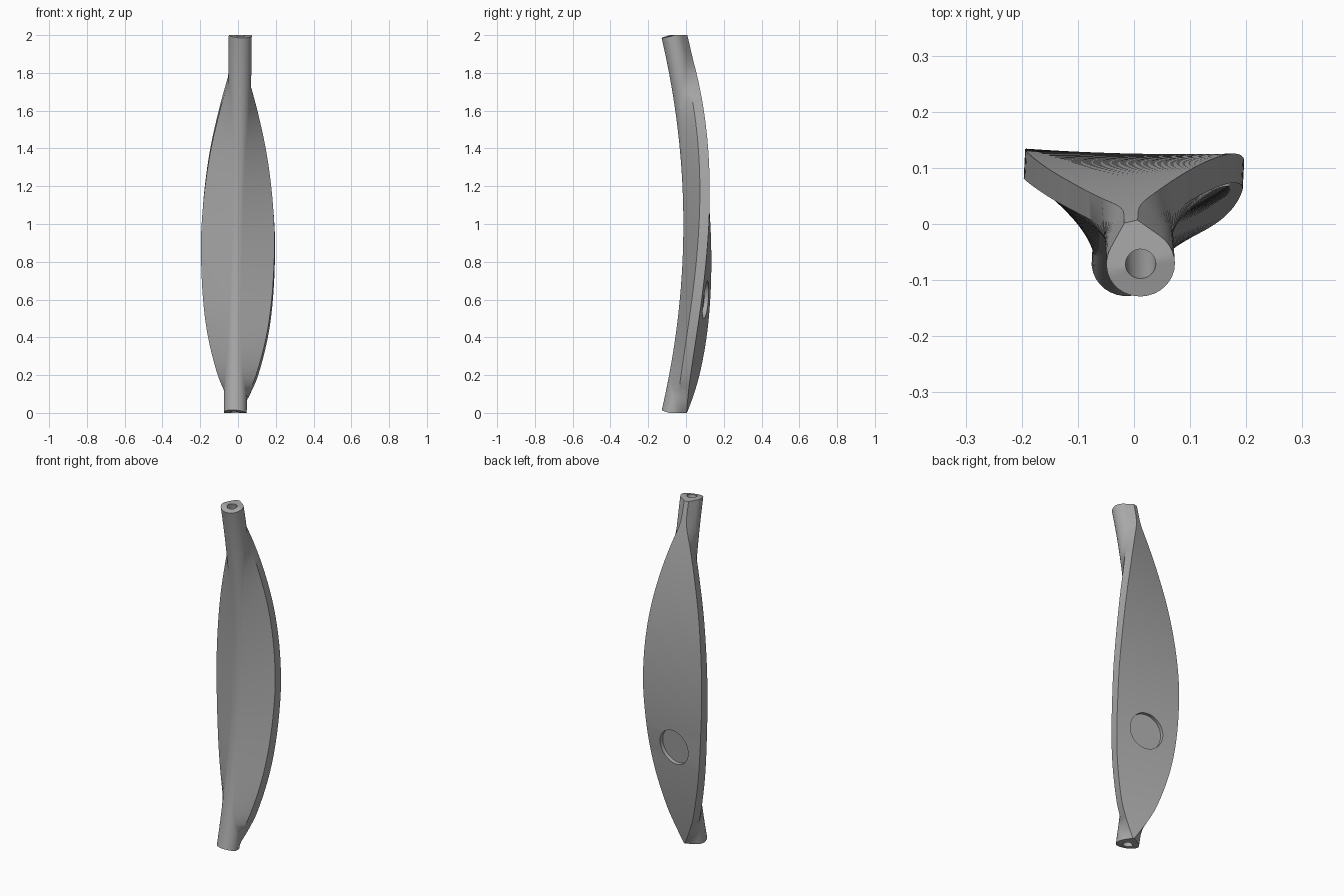
import bpy, bmesh, math
from mathutils import Vector

cube = bpy.data.objects.get("Cube")
if cube:
    bpy.data.objects.remove(cube, do_unlink=True)

# Overall dimensions
TUBE_V, TUBE_R, BORE_R = -0.078, 0.061, 0.027
THICK, PIVOT, STATIONS, ARC = 0.052, -0.025, 100, 12
# Half width of the flat back at each height
WIDTHS = [(0, .004), (.1, .06), (.2, .104), (.4, .156), (.6, .183), (.85, .195), (1.0, .192),
          (1.2, .175), (1.4, .145), (1.6, .1), (1.75, .058), (1.88, .018), (2, .012)]


def half_width(z):
    """Smooth interpolation through the width stations."""
    n = len(WIDTHS)
    i = max(k for k in range(n - 1) if WIDTHS[k][0] <= z + 1e-6)

    def slope(k):
        a, b = WIDTHS[max(k - 1, 0)], WIDTHS[min(k + 1, n - 1)]
        return (b[1] - a[1]) / (b[0] - a[0])
    (z0, w0), (z1, w1) = WIDTHS[i], WIDTHS[i + 1]
    h = z1 - z0
    t = (z - z0) / h
    return ((2*t**3 - 3*t*t + 1) * w0 + (t**3 - 2*t*t + t) * h * slope(i)
            + (3*t*t - 2*t**3) * w1 + (t**3 - t*t) * h * slope(i + 1))


def twist(z):
    return math.radians(16 * (z / 1.08 - 1) if z < 1.08 else 13 * (z - 1.08) / 0.92)


def place(u, v, z):
    """Section point to space: square ends, twist, then bow."""
    s = z - 1
    z = 1 + s * (1 + 0.25 * min(0, v - TUBE_V))
    a = twist(z)
    x = u * math.cos(a) - (v - PIVOT) * math.sin(a)
    y = u * math.sin(a) + (v - PIVOT) * math.cos(a) + PIVOT
    return Vector((x, y + 0.125 - 0.12 * (z - 1) ** 2, z))


def tangent(u, v):
    """Angle where a line from the point touches the tube."""
    d = math.hypot(u, v - TUBE_V)
    if d <= TUBE_R:
        return math.pi
    return math.atan2(v - TUBE_V, u) - math.acos(TUBE_R / d)


def on_tube(a, r=TUBE_R):
    return r * math.cos(a), TUBE_V + r * math.sin(a)


def section(z):
    """Tube and plate wrapped together, back corner round to front and back again."""
    w = half_width(z)
    a0, a1 = tangent(w, 0), tangent(w, -THICK)
    corner = (w, -THICK)
    if a1 >= a0:
        tu, tv = on_tube(a0)
        corner = ((w + tu) / 2, tv / 2)
    a = min(a0, a1)
    half = [(w, 0), corner]
    half += [on_tube(a + (-math.pi / 2 - a) * k / ARC) for k in range(ARC + 1)]
    return half + [(-u, v) for u, v in reversed(half[:-1])]


# Blade body with a bore running through the tube
bm = bmesh.new()
outer, inner = [], []
for i in range(STATIONS + 1):
    z = 2 * i / STATIONS
    pts = section(z)
    outer.append([bm.verts.new(place(u, v, z)) for u, v in pts])
    angles = [math.atan2(v - TUBE_V, u) for u, v in pts]
    inner.append([bm.verts.new(place(*on_tube(a, BORE_R), z)) for a in angles])


def bridge(r0, r1):
    n = len(r0)
    for k in range(n):
        j = (k + 1) % n
        bm.faces.new((r0[k], r0[j], r1[j], r1[k]))


for i in range(STATIONS):
    bridge(outer[i], outer[i + 1])
    bridge(inner[i], inner[i + 1])
bridge(outer[0], inner[0])
bridge(outer[-1], inner[-1])
bmesh.ops.recalc_face_normals(bm, faces=bm.faces)
mesh = bpy.data.meshes.new("twisted_blade")
bm.to_mesh(mesh)
bm.free()
blade = bpy.data.objects.new("twisted_blade", mesh)
bpy.context.collection.objects.link(blade)

# Plain grey material
grey = bpy.data.materials.new("plain_grey")
grey.use_nodes = True
grey.diffuse_color = (0.4, 0.4, 0.4, 1)
grey.node_tree.nodes["Principled BSDF"].inputs["Base Color"].default_value = (0.4, 0.4, 0.4, 1)
mesh.materials.append(grey)

# Round pocket sunk into the back face
centre = place(0, 0, 0.6)
normal = (place(0, 0, 0.65) - place(0, 0, 0.55)).cross(place(-1, 0, 0.6) - place(1, 0, 0.6)).normalized()
if normal.y < 0:
    normal.negate()
bpy.ops.mesh.primitive_cylinder_add(vertices=64, radius=0.1, depth=0.05, location=centre + normal * 0.003)
cutter = bpy.context.object
cutter.name = "pocket_cutter"
cutter.hide_render = True
cutter.rotation_euler = normal.to_track_quat('Z', 'Y').to_euler()
cutter.data.materials.append(grey)
bpy.ops.object.select_all(action='DESELECT')
blade.select_set(True)
bpy.context.view_layer.objects.active = blade
cut = blade.modifiers.new("pocket", 'BOOLEAN')
cut.operation = 'DIFFERENCE'
cut.solver = 'EXACT'
cut.object = cutter
bpy.ops.object.modifier_apply(modifier=cut.name)
bpy.data.objects.remove(cutter, do_unlink=True)
bpy.ops.object.shade_smooth_by_angle(angle=math.radians(25))
